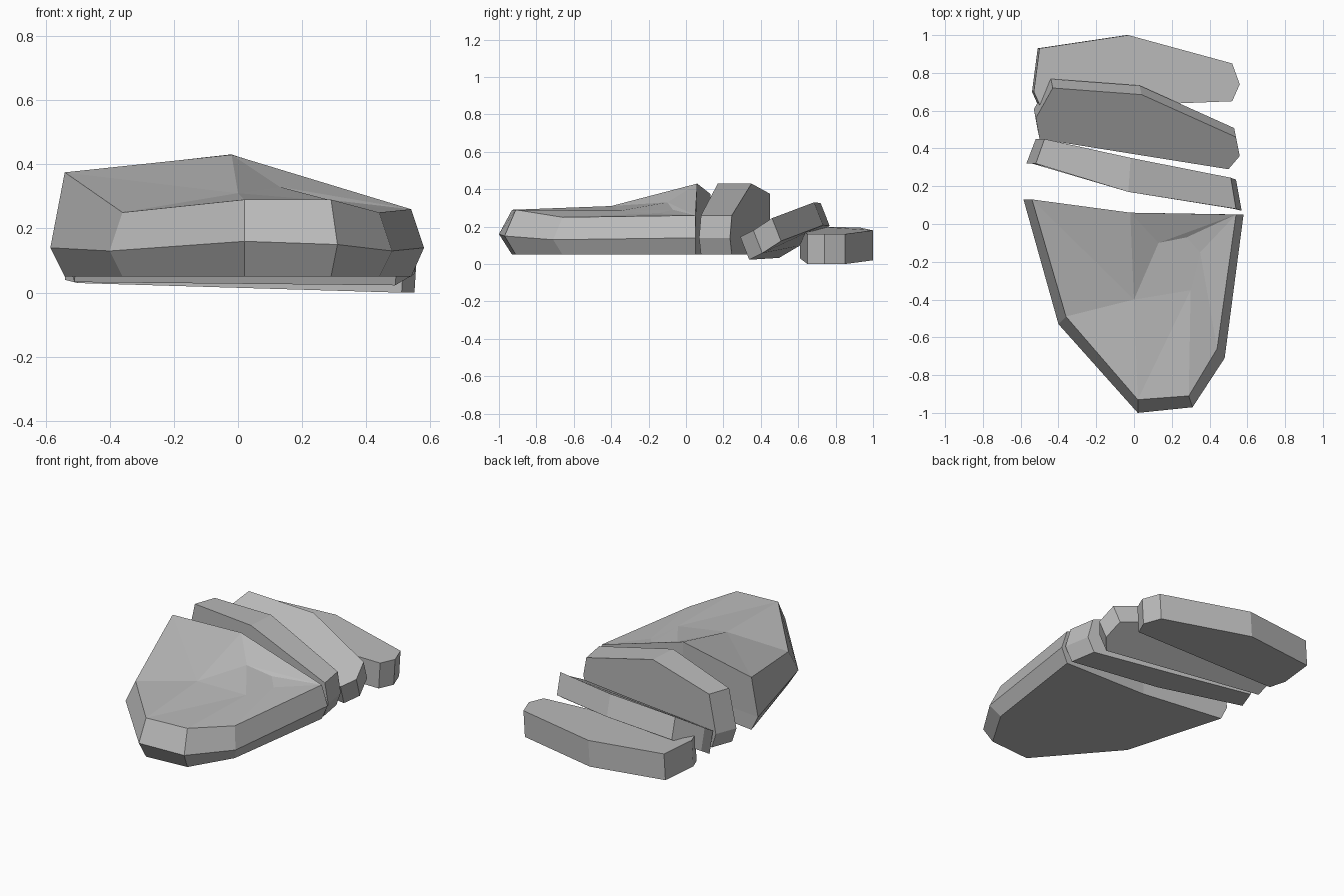
import bpy
import bmesh
from mathutils import Vector

if "Cube" in bpy.data.objects:
    bpy.data.objects.remove(bpy.data.objects["Cube"])

GREY = (0.5, 0.5, 0.5, 1)
stone = bpy.data.materials.new("stone grey")
stone.use_nodes = True
stone.diffuse_color = GREY
stone.node_tree.nodes["Principled BSDF"].inputs["Base Color"].default_value = GREY


def loft(name, rings, cap_start=True, cap_end=True, extra=(), extra_faces=()):
    """Bridge closed rings of equal length, cap the ends and add loose faces."""
    bm = bmesh.new()
    loops = [[bm.verts.new(p) for p in ring] for ring in rings]
    for low, high in zip(loops, loops[1:]):
        n = len(low)
        for i in range(n):
            j = (i + 1) % n
            bm.faces.new((low[i], low[j], high[j], high[i]))
    if cap_start:
        bm.faces.new(loops[0][::-1])
    if cap_end:
        bm.faces.new(loops[-1])
    # Named surface points: last ring by number, extra points by letter
    points = {str(i): v for i, v in enumerate(loops[-1])}
    points.update({key: bm.verts.new(p) for key, p in extra})
    for keys in extra_faces:
        bm.faces.new([points[k] for k in keys])
    bmesh.ops.recalc_face_normals(bm, faces=bm.faces)
    mesh = bpy.data.meshes.new(name)
    bm.to_mesh(mesh)
    bm.free()
    mesh.materials.append(stone)
    obj = bpy.data.objects.new(name, mesh)
    bpy.context.collection.objects.link(obj)
    return obj


def slab(name, front, offset):
    """Thick slice: a front outline pushed along an offset that may vary with x."""
    front = [Vector(p) for p in front]
    back = [p + Vector(offset(p.x)) for p in front]
    return loft(name, [front, back])


# Main boulder: base, widest belt and upper rim
rim = [(-0.54, 0.13, 0.375), (-0.36, -0.49, 0.25), (0.02, -0.93, 0.29),
       (0.29, -0.91, 0.29), (0.44, -0.66, 0.25), (0.54, 0.05, 0.26),
       (-0.02, 0.06, 0.43)]
belt = [(-0.585, 0.13, 0.14), (-0.4, -0.53, 0.13), (0.02, -1, 0.16),
        (0.31, -0.97, 0.15), (0.48, -0.71, 0.13), (0.58, 0.05, 0.14),
        (-0.02, 0.06, 0.14)]
base = [(x, y, 0.05) for x, y, z in rim]

# Shallow chipped hollow in the sloping top
chips = [("a", (0, -0.4, 0.31)), ("b", (0.3, -0.35, 0.285)),
         ("c", (0.35, -0.15, 0.27)), ("d", (0.28, -0.07, 0.29)),
         ("e", (0.13, -0.1, 0.33))]
top_faces = ("01a 0a6 12a 2ba 23b 34b 4cb 45c 5dc 5ed 56e 6ae abe bcd bde").split()
loft("main_boulder", [base, belt, rim], cap_end=False, extra=chips, extra_faces=top_faces)

# Upright slice just behind the boulder
slab("upright_slice",
     [(-0.54, 0.32, 0.05), (-0.57, 0.32, 0.14), (-0.52, 0.32, 0.375),
      (-0.03, 0.17, 0.43), (0.54, 0.08, 0.26), (0.57, 0.07, 0.14),
      (0.53, 0.08, 0.05), (-0.03, 0.17, 0.05)],
     lambda x: (0.01 - 0.07 * x, 0.15 + 0.03 * (abs(x) < 0.1) + 0.015 * (x > 0.1) - 0.02 * (x < -0.1), 0))

# Slice tipped backwards
slab("leaning_slice",
     [(-0.5, 0.45, 0.155), (-0.52, 0.56, 0.22), (-0.43, 0.72, 0.326),
      (0.04, 0.685, 0.33), (0.54, 0.46, 0.245), (0.56, 0.36, 0.18),
      (0.5, 0.29, 0.145)],
     lambda x: (-0.01, 0.048, -0.122))

# Slice lying almost flat at the back
slab("fallen_slice",
     [(-0.49, 0.61, 0.19), (-0.53, 0.7, 0.2), (-0.5, 0.93, 0.195),
      (-0.03, 1, 0.18), (0.52, 0.85, 0.16), (0.56, 0.74, 0.16),
      (0.52, 0.65, 0.16)],
     lambda x: (-0.01, 0, -0.16))
